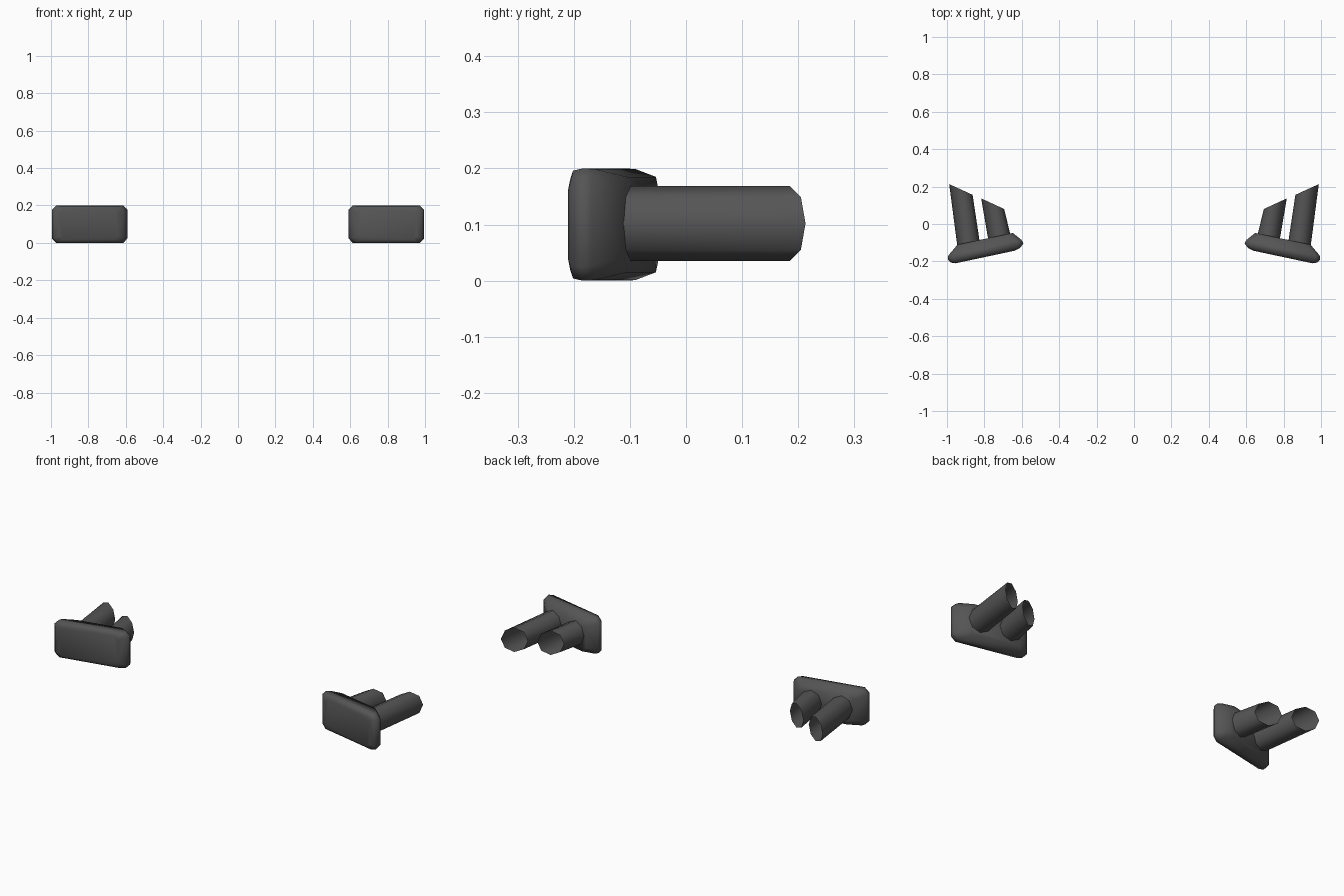
import bpy
import math
from mathutils import Vector

if "Cube" in bpy.data.objects:
    bpy.data.objects.remove(bpy.data.objects["Cube"])

dark = bpy.data.materials.new("dark_grey")
dark.diffuse_color = (0.09, 0.09, 0.09, 1)
dark.use_nodes = True
dark.node_tree.nodes["Principled BSDF"].inputs["Base Color"].default_value = dark.diffuse_color


def make_part(name, rings, caps):
    """Skin a stack of equal rings and mirror the part across x = 0."""
    n = len(rings[0])
    verts = [p for ring in rings for p in ring]
    faces = []
    for k in range(len(rings) - 1):
        for i in range(n):
            j = (i + 1) % n
            faces.append((k * n + i, k * n + j, (k + 1) * n + j, (k + 1) * n + i))
    if caps:
        faces.append(tuple(reversed(range(n))))
        faces.append(tuple(range(len(verts) - n, len(verts))))
    mesh = bpy.data.meshes.new(name)
    mesh.from_pydata(verts, [], faces)
    mesh.materials.append(dark)
    obj = bpy.data.objects.new(name, mesh)
    bpy.context.collection.objects.link(obj)
    bpy.ops.object.select_all(action='DESELECT')
    obj.select_set(True)
    bpy.context.view_layer.objects.active = obj
    bpy.ops.object.shade_smooth_by_angle(angle=math.radians(65))
    mirror = obj.modifiers.new("mirror", 'MIRROR')
    mirror.use_axis = (True, False, False)
    return obj


# Slanted trim plate: u runs along it, v points backwards
tilt = math.radians(12)
U = Vector((math.cos(tilt), math.sin(tilt), 0))
V = Vector((-math.sin(tilt), math.cos(tilt), 0))


def plate_ring(u0, u1, half_h, v, chamfer):
    lo, hi, c = 0.1 - half_h, 0.1 + half_h, chamfer
    outline = [(u0 + c, lo), (u1 - c, lo), (u1, lo + c), (u1, hi - c),
               (u1 - c, hi), (u0 + c, hi), (u0, hi - c), (u0, lo + c)]
    return [U * u + V * v + Vector((0, 0, z)) for u, z in outline]


make_part("exhaust_trim_plate", [
    plate_ring(-0.978, -0.655, 0.082, -0.007, 0.02),
    plate_ring(-1.000, -0.622, 0.096, 0.002, 0.022),
    plate_ring(-1.013, -0.599, 0.100, 0.022, 0.024),
    plate_ring(-1.006, -0.606, 0.099, 0.042, 0.026),
    plate_ring(-0.946, -0.644, 0.085, 0.088, 0.028),
], True)


# Open octagonal pipes with obliquely cut ends
def pipe(name, base, tip, radius=0.067, sides=8):
    rings = []
    for a, b in (base, tip):
        a, b = Vector((*a, 0.102)), Vector((*b, 0.102))
        mid, half = (a + b) / 2, (b - a) / 2
        rings.append([mid - half * math.cos(t) - Vector((0, 0, radius * math.sin(t)))
                      for t in (2 * math.pi * i / sides for i in range(sides))])
    make_part(name, rings, False)


pipe("outer_exhaust_pipe",
     ((-0.945, -0.115), (-0.825, -0.095)), ((-0.988, 0.213), (-0.863, 0.156)))
pipe("inner_exhaust_pipe",
     ((-0.779, -0.085), (-0.659, -0.065)), ((-0.817, 0.137), (-0.694, 0.080)))
